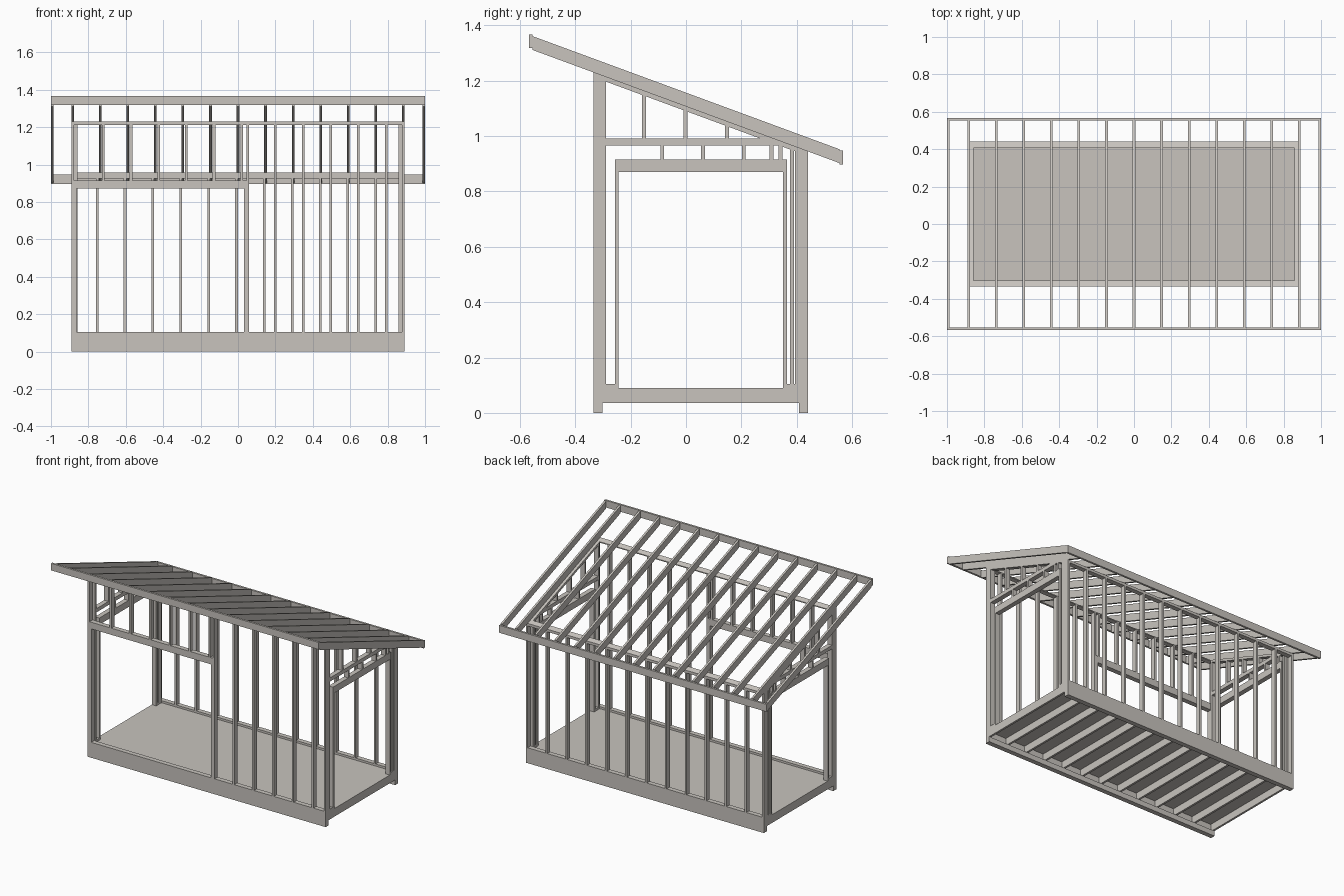
import bpy
import bmesh

if "Cube" in bpy.data.objects:
    bpy.data.objects.remove(bpy.data.objects["Cube"], do_unlink=True)

wood = bpy.data.materials.new("pale_timber")
wood.use_nodes = True
COLOUR = (0.578, 0.552, 0.515, 1)
wood.diffuse_color = COLOUR
wood.node_tree.nodes["Principled BSDF"].inputs["Base Color"].default_value = COLOUR

T, D = 0.0138, 0.0325               # lumber thickness and depth
W = 0.89                            # half length of the walls
FRONT, BACK = -0.335, 0.44          # outer wall faces
FLOOR, PLATE = 0.09, 0.104          # deck top, bottom plate top
HEAD, HEAD_TOP = 0.871, 0.916       # door header
SLOPE, SLOPED_PLATE = 0.3685, 0.0167


def roof(y, drop=0.0):
    """Height of the rafter undersides at depth y."""
    return 1.107 - SLOPE * y - drop


class Part:
    """Collects boards into one named object."""

    def __init__(self, name):
        self.name, self.bm = name, bmesh.new()

    def prism(self, x0, x1, profile):
        rings = [[self.bm.verts.new((x, y, z)) for y, z in profile] for x in (x0, x1)]
        self.bm.faces.new(rings[0])
        self.bm.faces.new(rings[1][::-1])
        n = len(profile)
        for i in range(n):
            j = (i + 1) % n
            self.bm.faces.new((rings[0][i], rings[1][i], rings[1][j], rings[0][j]))

    def box(self, x0, x1, y0, y1, z0, z1):
        self.prism(x0, x1, [(y0, z0), (y1, z0), (y1, z1), (y0, z1)])

    def under_roof(self, x0, x1, y0, y1, z0, drop=0.0):
        self.prism(x0, x1, [(y0, z0), (y1, z0), (y1, roof(y1, drop)), (y0, roof(y0, drop))])

    def sloped(self, x0, x1, y0, y1, low, high):
        self.prism(x0, x1, [(y0, roof(y0) + low), (y1, roof(y1) + low),
                            (y1, roof(y1) + high), (y0, roof(y0) + high)])

    def done(self):
        bmesh.ops.recalc_face_normals(self.bm, faces=self.bm.faces[:])
        mesh = bpy.data.meshes.new(self.name)
        self.bm.to_mesh(mesh)
        self.bm.free()
        mesh.materials.append(wood)
        bpy.context.collection.objects.link(bpy.data.objects.new(self.name, mesh))


# Floor: skids, rim boards, joists and deck
skids = Part("skids")
rims = Part("rim_boards")
for y, inward in ((FRONT, 1), (BACK, -1)):
    skids.box(-W, W, *sorted((y, y + inward * D)), 0, 0.035)
    rims.box(-W, W, *sorted((y, y + inward * T)), 0.035, 0.084)
skids.done()
rims.done()

joists = Part("floor_joists")
for i in range(13):
    x = -W + i * (2 * W - T) / 12
    joists.box(x, x + T, FRONT + T, BACK - T, 0.035, 0.084)
joists.done()

deck = Part("floor_deck")
deck.box(-W, W, FRONT, BACK, 0.084, FLOOR)
deck.done()

# Front wall with a wide opening on one half
f0, f1 = FRONT, FRONT + D
plate_low = 1.212
front = Part("front_wall_plates")
front.box(-W, W, f0, f1, FLOOR, PLATE)
front.under_roof(-W, W, f0, f1, plate_low)
front.done()

studs = Part("front_wall_studs")
for x in [-W, 0.046, W - T] + [0.193 + 0.148 * i for i in range(5)]:
    studs.box(x, x + T, f0, f1, PLATE, plate_low)
for x in (-W + T, 0.032):
    studs.box(x, x + T, f0, f1, PLATE, HEAD)
for i in range(6):
    x = -0.727 + 0.148 * i
    studs.box(x, x + T, f0, f1, HEAD_TOP, plate_low)
studs.done()

header = Part("front_header")
header.box(-W + T, 0.046, f0, f1, HEAD, HEAD_TOP)
header.done()

# Back wall
b0, b1 = BACK - D, BACK
back_low = 0.927
back = Part("back_wall_plates")
back.box(-W, W, b0, b1, FLOOR, PLATE)
back.under_roof(-W, W, b0, b1, back_low)
back.done()

studs = Part("back_wall_studs")
for x in [-W, W - T] + [-0.76 + 0.149 * i for i in range(11)]:
    studs.box(x, x + T, b0, b1, PLATE, back_low)
studs.done()

# Side walls, each with a door opening
door0, door1 = -0.243, 0.351
top0, top1 = 0.966, 0.991
for side, x0, x1 in (("left", W - D, W), ("right", -W, -W + D)):
    plates = Part(side + "_wall_plates")
    plates.box(x0, x1, f1, door0 - T, FLOOR, PLATE)
    plates.box(x0, x1, door1 + T, b0, FLOOR, PLATE)
    plates.sloped(x0, x1, f1, b0, -SLOPED_PLATE, 0)
    # level plate tapered against the sloping plate
    tip = [(roof(0, SLOPED_PLATE) - z) / SLOPE for z in (top0, top1)]
    plates.prism(x0, x1, [(f1 + T, top0), (tip[0], top0), (tip[1], top1), (f1 + T, top1)])
    plates.done()

    studs = Part(side + "_wall_studs")
    for y in (f1, 0.376, b0 - T):
        studs.under_roof(x0, x1, y, y + T, PLATE, SLOPED_PLATE)
    for y in (door0 - T, door1):
        studs.box(x0, x1, y, y + T, FLOOR, HEAD)
    for y in (-0.159, -0.009, 0.141):
        studs.under_roof(x0, x1, y, y + T, top1, SLOPED_PLATE)
    for y in (-0.093, 0.054, 0.202, 0.302):
        studs.box(x0, x1, y, y + T, HEAD_TOP, top0)
    studs.under_roof(x0, x1, 0.334, 0.334 + T, HEAD_TOP, SLOPED_PLATE)
    studs.done()

    header = Part(side + "_header")
    header.box(x0, x1, door0 - T, door1 + T, HEAD, HEAD_TOP)
    header.done()

# Roof: rafters, overhanging end rafters and fascia boards
EAVE, DEPTH = 0.568, 0.05
rafters = Part("rafters")
for x in [-1, 1 - T] + [-W + i * (2 * W - T) / 12 for i in range(13)]:
    rafters.sloped(x, x + T, -EAVE + T, EAVE - T, 0, DEPTH)
rafters.done()

fascia = Part("fascia_boards")
fascia.box(-1, 1, -EAVE, -EAVE + T, 1.319, roof(-EAVE) + DEPTH)
fascia.box(-1, 1, EAVE - T, EAVE, roof(EAVE), roof(EAVE) + DEPTH)
fascia.done()
